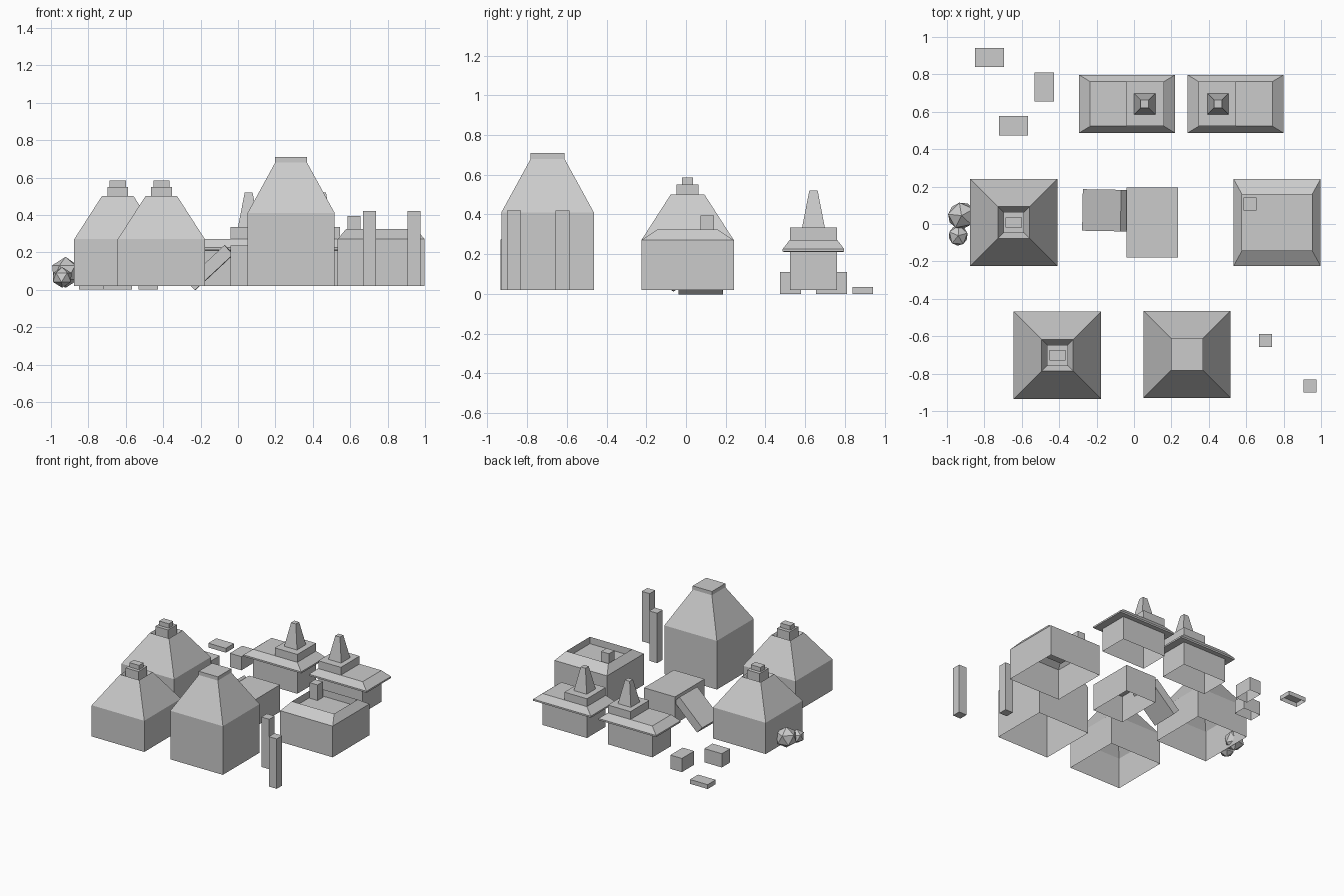
import bpy, bmesh, math

if "Cube" in bpy.data.objects:
    bpy.data.objects.remove(bpy.data.objects["Cube"])


def loft(name, cx, cy, rings, bottom=False, top=True):
    """Stack of rectangular rings (half_x, half_y, z), flat faced."""
    bm = bmesh.new()
    loops = []
    for hx, hy, z in rings:
        loops.append([bm.verts.new((cx + sx * hx, cy + sy * hy, z))
                      for sx, sy in ((-1, -1), (1, -1), (1, 1), (-1, 1))])
    for a, b in zip(loops, loops[1:]):
        for i in range(4):
            j = (i + 1) % 4
            bm.faces.new((a[i], a[j], b[j], b[i]))
    if top:
        bm.faces.new(loops[-1])
    if bottom:
        bm.faces.new(loops[0][::-1])
    mesh = bpy.data.meshes.new(name)
    bm.to_mesh(mesh)
    bm.free()
    ob = bpy.data.objects.new(name, mesh)
    bpy.context.collection.objects.link(ob)
    return ob


def box(name, cx, cy, hx, hy, z0, z1, bottom=False):
    return loft(name, cx, cy, [(hx, hy, z0), (hx, hy, z1)], bottom)


# Two huts with a sunken smoke hole and stepped chimney
W = 0.233
for i, (x, y) in enumerate(((-0.643, 0.008), (-0.41, -0.702))):
    loft(f"hut_{i}", x, y, [(W, W, 0.02), (W, W, 0.27), (0.085, 0.085, 0.50),
                            (0.056, 0.056, 0.45), (0.056, 0.056, 0.55),
                            (0.043, 0.028, 0.55), (0.043, 0.028, 0.585)])

# Tall hut with a capped roof
loft("tall_hut", 0.284, -0.697, [(W, W, 0.02), (W, W, 0.41), (0.085, 0.085, 0.68),
                                 (0.085, 0.085, 0.71)])

# Flat house: sloped parapet around a sunken roof, with a chimney
loft("flat_house", 0.765, 0.008, [(W, W, 0.02), (W, W, 0.27), (0.187, 0.15, 0.325),
                                  (0.187, 0.15, 0.27)])
box("flat_house_chimney", 0.62, 0.107, 0.035, 0.034, 0.27, 0.395)

# Two mirrored shrines: body, eaves, raised half and spire
for i, (x, s) in enumerate(((-0.037, 1), (0.543, -1))):
    y = 0.642
    box(f"shrine_body_{i}", x, y, 0.197, 0.119, 0.02, 0.22)
    loft(f"shrine_roof_{i}", x, y, [(0.197, 0.119, 0.21), (0.256, 0.155, 0.212),
                                    (0.256, 0.155, 0.225), (0.197, 0.119, 0.272)])
    box(f"shrine_tier_{i}", x + s * 0.097, y, 0.1, 0.119, 0.27, 0.335)
    loft(f"shrine_spire_{i}", x + s * 0.094, y, [(0.057, 0.057, 0.335),
                                                 (0.021, 0.021, 0.52)])

# Central block with a leaning ramp slab
box("central_block", 0.098, 0.008, 0.137, 0.188, 0.02, 0.237)
ramp = box("ramp", 0, 0, 0.14, 0.111, -0.034, 0.034, True)
ramp.location = (-0.15, 0.073, 0.118)
ramp.rotation_euler = (0, math.radians(-43), math.radians(-1))

# Posts
for i, (x, y) in enumerate(((0.702, -0.622), (0.94, -0.867))):
    box(f"post_{i}", x, y, 0.035, 0.035, 0.02, 0.42, True)

# Crates and a low slab
box("crate_0", -0.48, 0.733, 0.051, 0.078, 0.0, 0.11)
box("crate_1", -0.645, 0.526, 0.078, 0.052, 0.0, 0.11)
box("low_slab", -0.773, 0.89, 0.078, 0.051, 0.0, 0.035)

# Rocks beside the hut
for i, (x, y, z, rx, ry, rz) in enumerate(((-0.922, 0.045, 0.093, 0.082, 0.078, 0.083),
                                           (-0.94, -0.062, 0.066, 0.06, 0.057, 0.055))):
    bpy.ops.mesh.primitive_ico_sphere_add(subdivisions=1, radius=1, location=(x, y, z),
                                          rotation=(0, 0, 0.5 + i))
    rock = bpy.context.object
    rock.name = f"rock_{i}"
    rock.scale = (rx, ry, rz)
